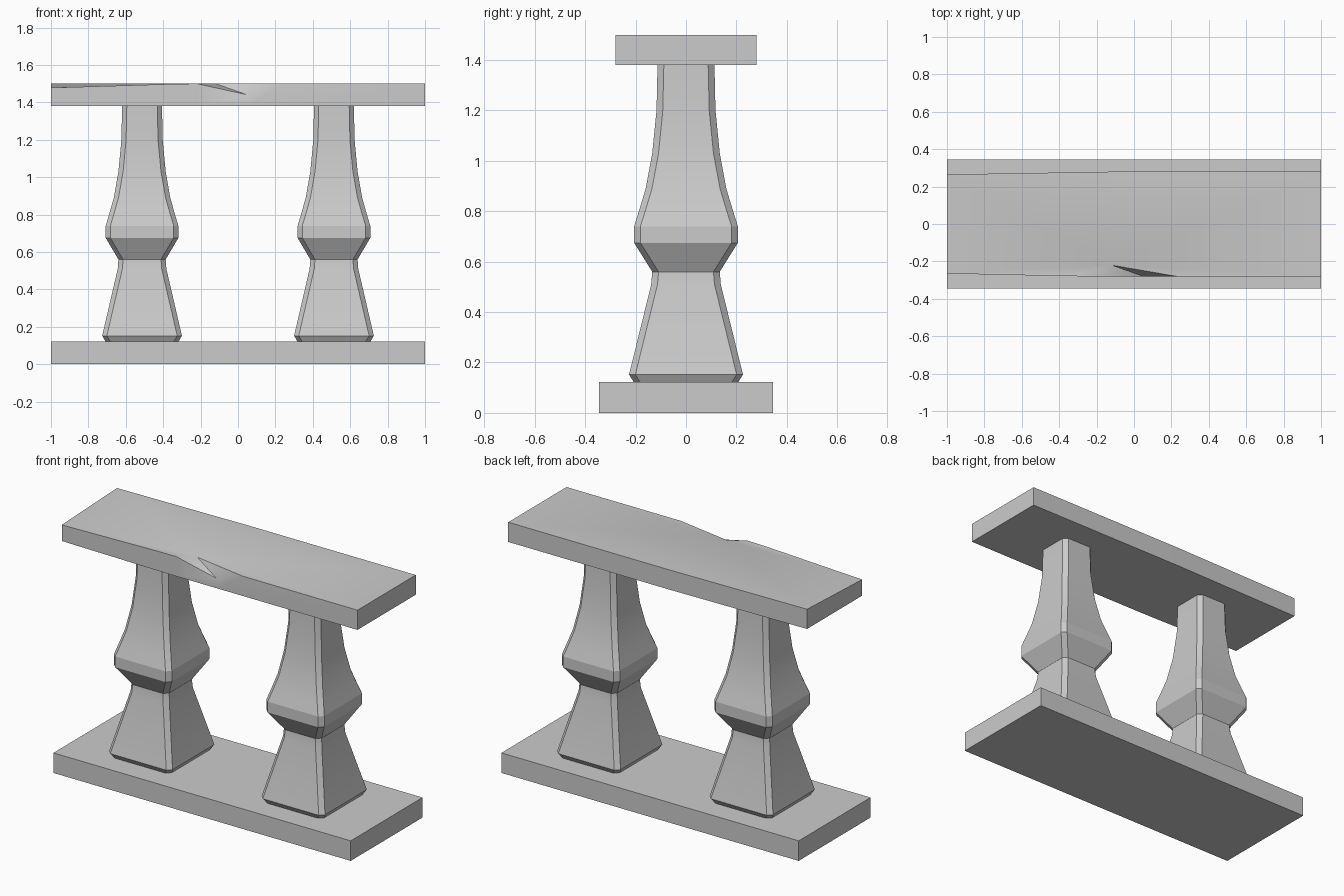
import bpy, bmesh

if "Cube" in bpy.data.objects:
    bpy.data.objects.remove(bpy.data.objects["Cube"])


def finish(name, bm, smooth_angle=None):
    bmesh.ops.recalc_face_normals(bm, faces=bm.faces)
    mesh = bpy.data.meshes.new(name)
    bm.to_mesh(mesh)
    bm.free()
    ob = bpy.data.objects.new(name, mesh)
    bpy.context.collection.objects.link(ob)
    if smooth_angle:
        bpy.ops.object.select_all(action='DESELECT')
        ob.select_set(True)
        bpy.context.view_layer.objects.active = ob
        bpy.ops.object.shade_smooth_by_angle(angle=smooth_angle)
    return ob


# Base slab
bm = bmesh.new()
bmesh.ops.create_cube(bm, size=1)
for v in bm.verts:
    v.co.x *= 2
    v.co.y *= 0.69
    v.co.z = v.co.z * 0.122 + 0.061
finish("base_slab", bm)

# Balusters: chamfered square sections, (z, half depth)
PROFILE = [(0.12, 0.206), (0.152, 0.226), (0.51, 0.138), (0.56, 0.134),
           (0.675, 0.206), (0.74, 0.206), (0.80, 0.187), (0.89, 0.160),
           (1.03, 0.134), (1.20, 0.117), (1.38, 0.113)]


def baluster(name, x):
    bm = bmesh.new()
    rings = []
    for z, hy in PROFILE:
        hx, c = hy * 0.943, 0.025
        pts = [(hx, hy - c), (hx - c, hy), (c - hx, hy), (-hx, hy - c),
               (-hx, c - hy), (c - hx, -hy), (hx - c, -hy), (hx, c - hy)]
        rings.append([bm.verts.new((x + px, py, z)) for px, py in pts])
    for a, b in zip(rings, rings[1:]):
        for i in range(8):
            j = (i + 1) % 8
            bm.faces.new((a[i], a[j], b[j], b[i]))
    bm.faces.new(rings[0])
    bm.faces.new(rings[-1])
    finish(name, bm, 0.24)


baluster("left_baluster", -0.513)
baluster("right_baluster", 0.513)

# Top rail with a chipped front edge and slightly narrowed left end
bm = bmesh.new()
V = lambda *p: bm.verts.new(p)
front = [V(-1, -0.265, 1.478), V(-0.35, -0.279, 1.498), V(-0.22, -0.28, 1.5),
         V(0.05, -0.28, 1.44), V(0.23, -0.28, 1.5), V(1, -0.28, 1.5)]
back = [V(-1, 0.265, 1.5), V(-0.1, 0.28, 1.5), V(1, 0.28, 1.5)]
front_low = [V(v.co.x, v.co.y, 1.38) for v in front]
back_low = [V(v.co.x, v.co.y, 1.38) for v in back]
notch = V(-0.12, -0.22, 1.5)
for hi, lo in ((front, front_low), (back, back_low)):
    for i in range(len(hi) - 1):
        bm.faces.new((lo[i], lo[i + 1], hi[i + 1], hi[i]))
for i in range(5):
    bm.faces.new((front[i], front[i + 1], notch))
bm.faces.new((front[5], back[2], notch))
bm.faces.new((back[2], back[1], notch))
bm.faces.new((back[1], back[0], notch))
bm.faces.new((back[0], front[0], notch))
for i in (0, -1):
    bm.faces.new((front_low[i], front[i], back[i], back_low[i]))
bm.faces.new(front_low + back_low[::-1])
finish("top_rail", bm, 0.5)
